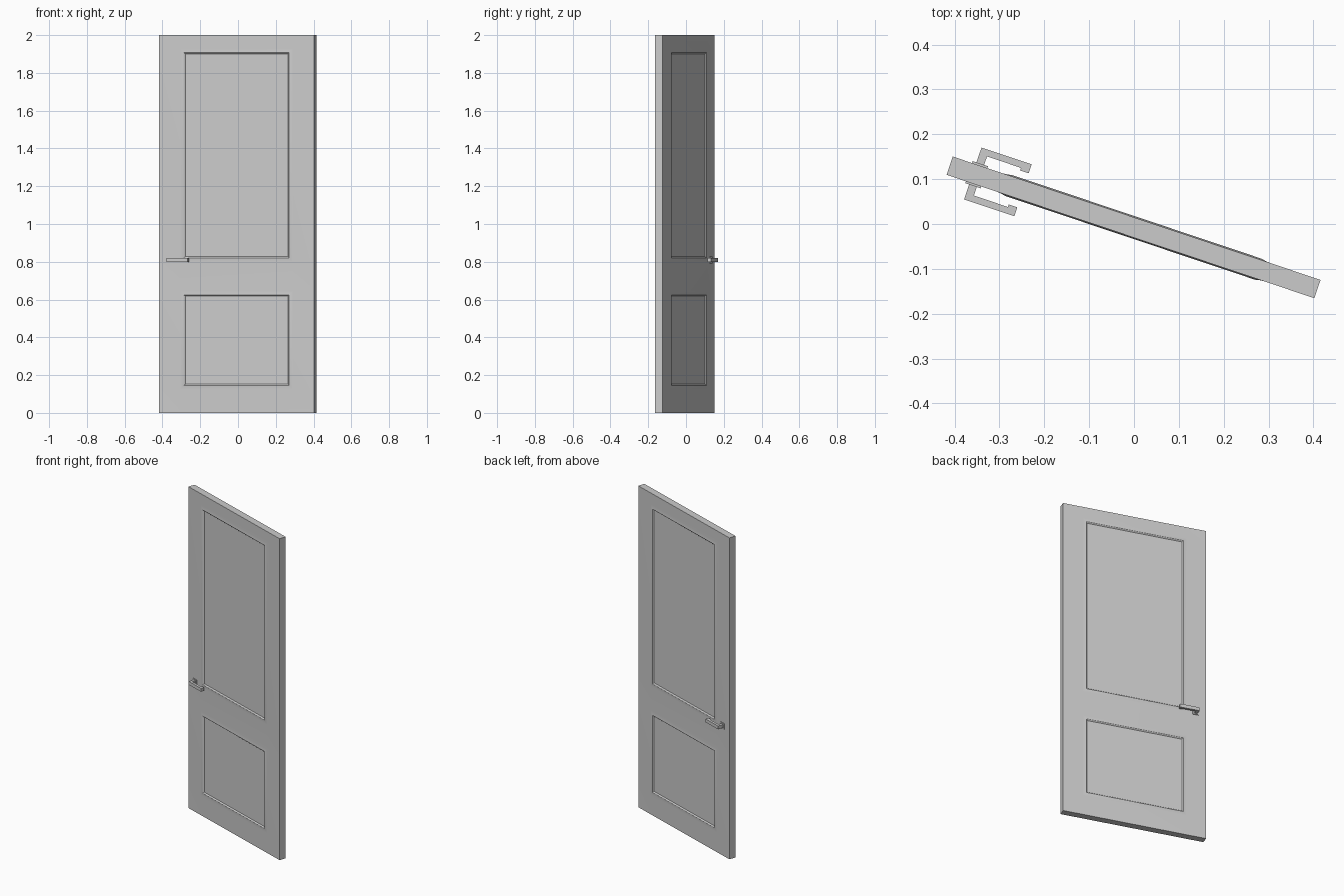
import bpy, bmesh, math

if "Cube" in bpy.data.objects:
    bpy.data.objects.remove(bpy.data.objects["Cube"])

ANGLE = math.atan2(-0.275, 0.82)      # the door stands slightly ajar
CENTER = (-0.001, -0.0075, 0)
HALF_W, HALF_T = 0.4325, 0.0215


def finish(name, bm, smooth=False, mirror=False):
    bmesh.ops.recalc_face_normals(bm, faces=bm.faces)
    mesh = bpy.data.meshes.new(name)
    bm.to_mesh(mesh)
    bm.free()
    ob = bpy.data.objects.new(name, mesh)
    bpy.context.collection.objects.link(ob)
    ob.location = CENTER
    ob.rotation_euler.z = ANGLE
    if mirror:
        m = ob.modifiers.new("both_sides", 'MIRROR')
        m.use_axis = (False, True, False)
    if smooth:
        bpy.ops.object.select_all(action='DESELECT')
        ob.select_set(True)
        bpy.context.view_layer.objects.active = ob
        bpy.ops.object.shade_smooth_by_angle(angle=math.radians(30))
    return ob


def extrude_profile(name, points, z0, height):
    bm = bmesh.new()
    face = bm.faces.new([bm.verts.new((u, v, z0)) for u, v in points])
    res = bmesh.ops.extrude_face_region(bm, geom=[face])
    verts = [g for g in res['geom'] if isinstance(g, bmesh.types.BMVert)]
    bmesh.ops.translate(bm, verts=verts, vec=(0, 0, height))
    return finish(name, bm, mirror=True)


# Door slab: box cut along the panel borders
bm = bmesh.new()
bmesh.ops.create_cube(bm, size=1)
for v in bm.verts:
    v.co.x *= HALF_W * 2
    v.co.y *= HALF_T * 2
    v.co.z = v.co.z * 2 + 1
cuts = [((x, 0, 0), (1, 0, 0)) for x in (-0.314, 0.314)]
cuts += [((0, 0, z), (0, 0, 1)) for z in (0.125, 0.645, 0.80, 1.928)]
for co, no in cuts:
    bmesh.ops.bisect_plane(bm, geom=bm.verts[:] + bm.edges[:] + bm.faces[:],
                           plane_co=co, plane_no=no)

# Two panels per side: raised moulding lip, then a recessed field
bm.normal_update()
panels = []
for f in bm.faces:
    c = f.calc_center_median()
    if abs(f.normal.y) > 0.9 and abs(c.x) < 0.1 and \
            (0.3 < c.z < 0.5 or 1.2 < c.z < 1.5):
        panels.append(f)
for width, depth in ((0.010, 0.0008), (0.010, 0.0022), (0.002, -0.001),
                     (0.005, -0.006)):
    bmesh.ops.inset_individual(bm, faces=panels, thickness=width, depth=depth,
                               use_even_offset=True)
finish("door_slab", bm, smooth=True)

# Handle lever with return hook, on both faces
extrude_profile("handle_lever", [
    (-0.378, HALF_T), (-0.378, 0.061), (-0.260, 0.061), (-0.260, 0.040),
    (-0.280, 0.040), (-0.280, 0.046), (-0.360, 0.046), (-0.360, HALF_T)],
    0.799, 0.021)

# Handle mounting plate
extrude_profile("handle_plate", [
    (-0.387, HALF_T), (-0.387, 0.026), (-0.351, 0.026), (-0.351, HALF_T)],
    0.792, 0.035)
